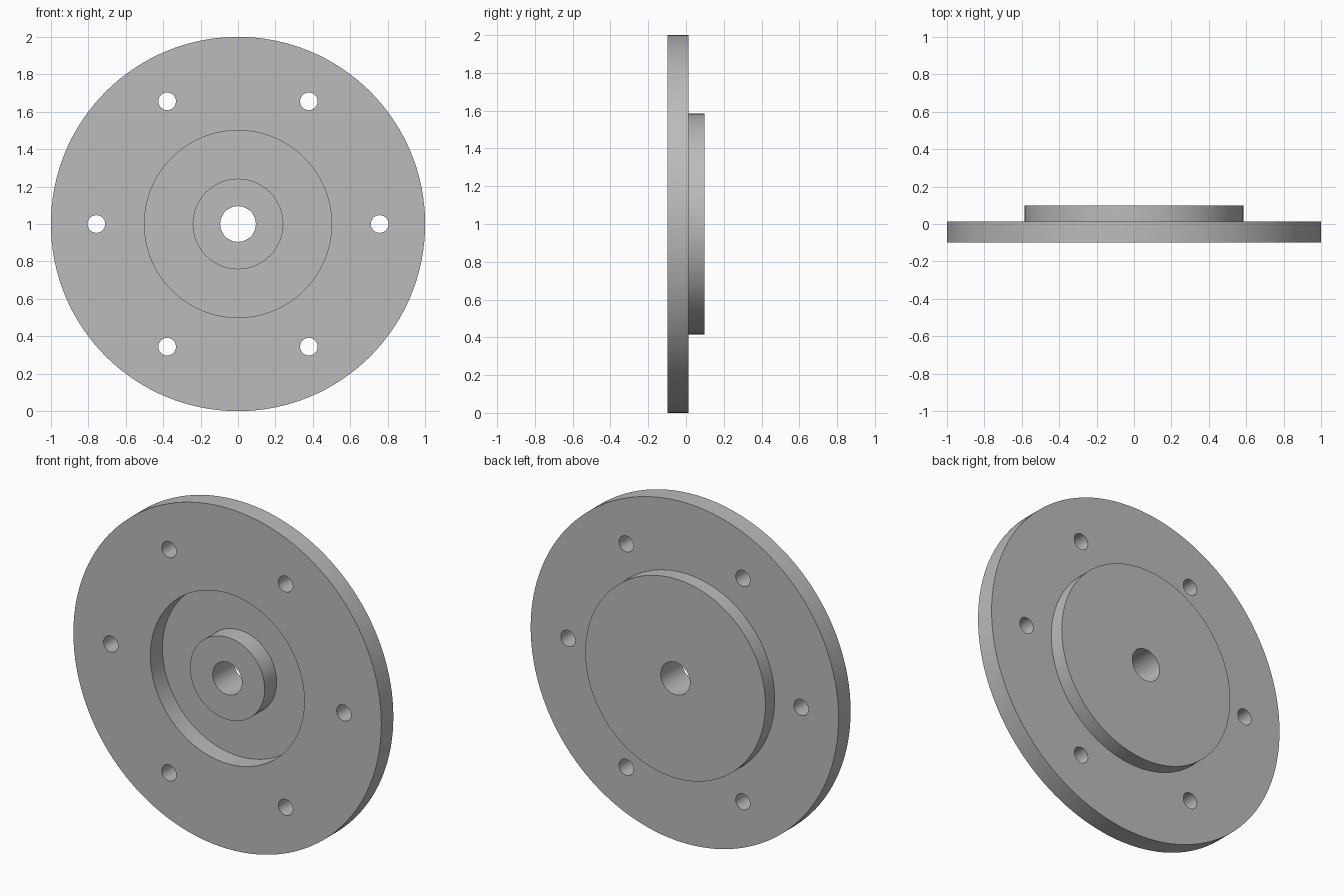
import bpy
import math
from mathutils import Matrix, Vector

SEGMENTS = 128
FRONT, STEP, BACK = -0.099, 0.013, 0.099
CENTRE = Vector((0, 0, 1))

cube = bpy.data.objects.get("Cube")
if cube:
    bpy.data.objects.remove(cube, do_unlink=True)

# Single grey metal
metal = bpy.data.materials.new("grey_metal")
metal.use_nodes = True
grey = (0.5, 0.5, 0.5, 1)
metal.diffuse_color = grey
metal.node_tree.nodes["Principled BSDF"].inputs["Base Color"].default_value = grey


def lathe(name, profile):
    """Turn a closed (radius, y) profile around the y axis."""
    verts, faces, count = [], [], len(profile)
    for s in range(SEGMENTS):
        a = math.tau * s / SEGMENTS
        verts += [(r * math.cos(a), y, 1 + r * math.sin(a)) for r, y in profile]
        t = (s + 1) % SEGMENTS
        for i in range(count):
            j = (i + 1) % count
            faces.append((s * count + i, s * count + j, t * count + j, t * count + i))
    mesh = bpy.data.meshes.new(name)
    mesh.from_pydata(verts, [], faces)
    mesh.materials.append(metal)
    obj = bpy.data.objects.new(name, mesh)
    bpy.context.collection.objects.link(obj)
    return obj


# Flange with rear spigot, front recess, central boss and through bore
BORE, BOSS, RECESS, SPIGOT, RIM = 0.095, 0.242, 0.5, 0.585, 1.0
flange = lathe("flange", [
    (BORE, FRONT), (BOSS, FRONT), (BOSS, STEP), (RECESS, STEP), (RECESS, FRONT),
    (RIM, FRONT), (RIM, STEP), (SPIGOT, STEP), (SPIGOT, BACK), (BORE, BACK)])

bpy.ops.object.select_all(action="DESELECT")
flange.select_set(True)
bpy.context.view_layer.objects.active = flange
bpy.ops.object.mode_set(mode="EDIT")
bpy.ops.mesh.select_all(action="SELECT")
bpy.ops.mesh.normals_make_consistent(inside=False)
bpy.ops.object.mode_set(mode="OBJECT")

# Six bolt holes on a pitch circle
cutters = []
for k in range(6):
    a = math.tau * k / 6
    spot = CENTRE + 0.757 * Vector((math.cos(a), 0, math.sin(a)))
    bpy.ops.mesh.primitive_cylinder_add(vertices=48, radius=0.047, depth=0.6,
                                        location=spot, rotation=(math.pi / 2, 0, 0))
    cutter = bpy.context.object
    cutter.name = "bolt_hole_cutter"
    cutter.hide_render = True
    cutter.data.materials.append(metal)
    cut = flange.modifiers.new("bolt_hole", "BOOLEAN")
    cut.operation = "DIFFERENCE"
    cut.solver = "EXACT"
    cut.object = cutter
    cutters.append(cutter)

bpy.ops.object.select_all(action="DESELECT")
flange.select_set(True)
bpy.context.view_layer.objects.active = flange
for name in [m.name for m in flange.modifiers]:
    bpy.ops.object.modifier_apply(modifier=name)
for cutter in cutters:
    bpy.data.objects.remove(cutter, do_unlink=True)
bpy.ops.object.shade_smooth_by_angle(angle=math.radians(30))
